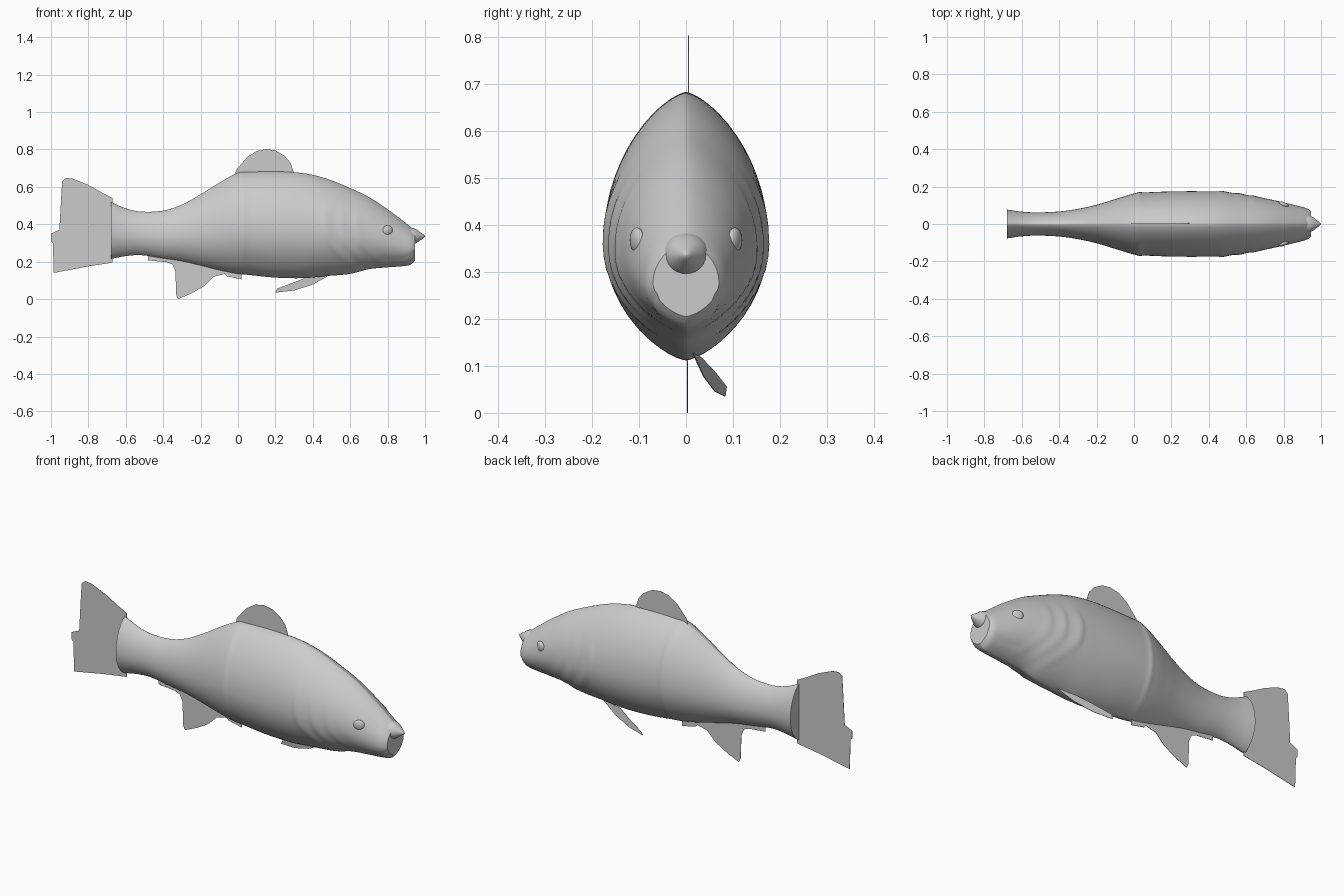
import bpy
import bmesh
import math

if "Cube" in bpy.data.objects:
    bpy.data.objects.remove(bpy.data.objects["Cube"], do_unlink=True)

# One plain colour for the whole fish
grey = bpy.data.materials.new("pale grey")
grey.use_nodes = True
GREY = (0.6, 0.6, 0.6, 1)
grey.diffuse_color = GREY
grey.node_tree.nodes["Principled BSDF"].inputs["Base Color"].default_value = GREY


def finish(name, bm, angle=None):
    """Turn a bmesh into a named object with the fish material."""
    bmesh.ops.recalc_face_normals(bm, faces=bm.faces[:])
    mesh = bpy.data.meshes.new(name)
    bm.to_mesh(mesh)
    bm.free()
    mesh.materials.append(grey)
    obj = bpy.data.objects.new(name, mesh)
    bpy.context.collection.objects.link(obj)
    if angle:
        bpy.ops.object.select_all(action="DESELECT")
        obj.select_set(True)
        bpy.context.view_layer.objects.active = obj
        bpy.ops.object.shade_smooth_by_angle(angle=math.radians(angle))
    return obj


# Body stations: x, belly height, back height, half width
STATIONS = [
    (-.68, .215, .52, .077), (-.6, .23, .485, .066), (-.52, .235, .468, .062),
    (-.4, .218, .473, .067), (-.3, .203, .505, .081), (-.2, .18, .56, .103),
    (-.1, .155, .622, .133), (0, .135, .675, .163), (.05, .13, .679, .168),
    (.2, .115, .682, .174), (.35, .112, .673, .175), (.47, .123, .645, .172),
    (.6, .135, .593, .155), (.7, .16, .545, .137), (.8, .17, .48, .116),
    (.88, .176, .42, .096), (.925, .185, .384, .083), (.945, .205, .365, .07),
]


def station(x):
    """Smoothly interpolate the station table at x."""
    last = len(STATIONS) - 1
    i = max(k for k in range(last) if STATIONS[k][0] <= x + 1e-6)
    a, b = STATIONS[i], STATIONS[i + 1]
    before, after = STATIONS[max(i - 1, 0)], STATIONS[min(i + 2, last)]
    span = b[0] - a[0]
    t = min((x - a[0]) / span, 1)
    values = []
    for k in range(1, 4):
        slope_a = (b[k] - before[k]) / (b[0] - before[0]) * span
        slope_b = (after[k] - a[k]) / (after[0] - a[0]) * span
        rise = b[k] - a[k]
        values.append(a[k] + t * slope_a + t * t * (3 * rise - 2 * slope_a - slope_b)
                      + t ** 3 * (slope_a + slope_b - 2 * rise))
    return values


def bump(distance, width):
    return math.exp(-(distance / width) ** 2)


def relief(x, z):
    """Height of the skin folds: gill covers, body seam and lips."""
    fold = .004 * bump(x - .03, .015)
    if z < .52:
        fade = min(1, (.52 - z) / .08)
        gill = .46 + 1.6 * (.42 - z) ** 2 + max(0, .3 - z) * .4
        for shift, size in ((0, .005), (.09, .004), (.17, .003)):
            d = x - gill - shift
            fold += fade * size * bump(d, .012 if d < 0 else .035)
    if x > .76:
        fold -= .004 * bump(z - .215 - 2 * max(0, x - .85) ** 2 * 2, .008)
    return fold


# Body: lofted pointed-oval rings with closed ends
RINGS, SIDES = 150, 56
bm = bmesh.new()
rings = []
for r in range(RINGS + 1):
    x = STATIONS[0][0] + (STATIONS[-1][0] - STATIONS[0][0]) * r / RINGS
    low, high, half = station(x)
    mid = low + (high - low) * .45
    ring = []
    for s in range(SIDES):
        a = 2 * math.pi * s / SIDES
        ca, sa = math.cos(a), math.sin(a)
        z = mid + sa * (high - mid if sa > 0 else mid - low)
        side = math.copysign(abs(ca) ** 1.4, ca)
        y = side * (half + relief(x, z))
        ring.append(bm.verts.new((x, y, z)))
    rings.append(ring)
for one, two in zip(rings, rings[1:]):
    for s in range(SIDES):
        n = (s + 1) % SIDES
        bm.faces.new((one[s], one[n], two[n], two[s]))
bm.faces.new(rings[0])
bm.faces.new(rings[-1])
finish("body", bm, 40)

# Snout: small rounded beak above the flat mouth
PROFILE = [(.91, .052), (.94, .045), (.958, .036), (.975, .022), (.99, .012), (1, .002)]
bm = bmesh.new()
rings = []
for x, radius in PROFILE:
    rings.append([bm.verts.new((x, radius * math.cos(a), .336 + radius * .95 * math.sin(a)))
                  for a in (2 * math.pi * s / 24 for s in range(24))])
for one, two in zip(rings, rings[1:]):
    for s in range(24):
        n = (s + 1) % 24
        bm.faces.new((one[s], one[n], two[n], two[s]))
bm.faces.new(rings[0])
bm.faces.new(rings[-1])
finish("snout", bm, 60)

# Eyes
for name, side in (("left_eye", 1), ("right_eye", -1)):
    bm = bmesh.new()
    bmesh.ops.create_uvsphere(bm, u_segments=20, v_segments=12, radius=.027)
    for v in bm.verts:
        v.co.y *= .5
        v.co.y += side * (.104 - .3 * v.co.x)
        v.co.x += .8
        v.co.z += .367
    finish(name, bm, 60)


def fin(name, points):
    """Thin flat plate from an outline of 3D points."""
    bm = bmesh.new()
    face = bm.faces.new([bm.verts.new(p) for p in points])
    bm.normal_update()
    normal = face.normal * .002
    copy = bmesh.ops.extrude_face_region(bm, geom=[face], use_keep_orig=True)
    moved = [g for g in copy["geom"] if isinstance(g, bmesh.types.BMVert)]
    bmesh.ops.translate(bm, verts=moved, vec=normal)
    return finish(name, bm)


# Fins on the centre line, outlined in x and z
FINS = {
    "tail_fin": [(-.67, .54), (-.72, .565), (-.8, .61), (-.88, .643), (-.92, .648),
                 (-.94, .63), (-.945, .55), (-.955, .37), (-1, .35), (-1, .31),
                 (-.99, .3), (-.985, .14), (-.8, .175), (-.67, .195)],
    "dorsal_fin": [(-.02, .64), (-.01, .69), (.05, .76), (.1, .792), (.15, .802),
                   (.2, .795), (.25, .765), (.28, .73), (.3, .67)],
    "anal_fin": [(-.48, .24), (-.48, .207), (-.38, .197), (-.35, .185), (-.335, .15),
                 (-.33, .02), (-.32, 0), (-.25, .03), (-.18, .07), (-.13, .12),
                 (-.07, .135), (-.06, .122), (.02, .105), (.02, .15)],
}
for name, outline in FINS.items():
    fin(name, [(x, .004, z) for x, z in outline])

# Single pelvic fin, swept back and out on the left
fin("pelvic_fin", [(.49, .015, .128), (.37, .033, .118), (.3, .06, .09), (.21, .087, .056),
                   (.2, .084, .035), (.3, .062, .046), (.4, .038, .078)])
